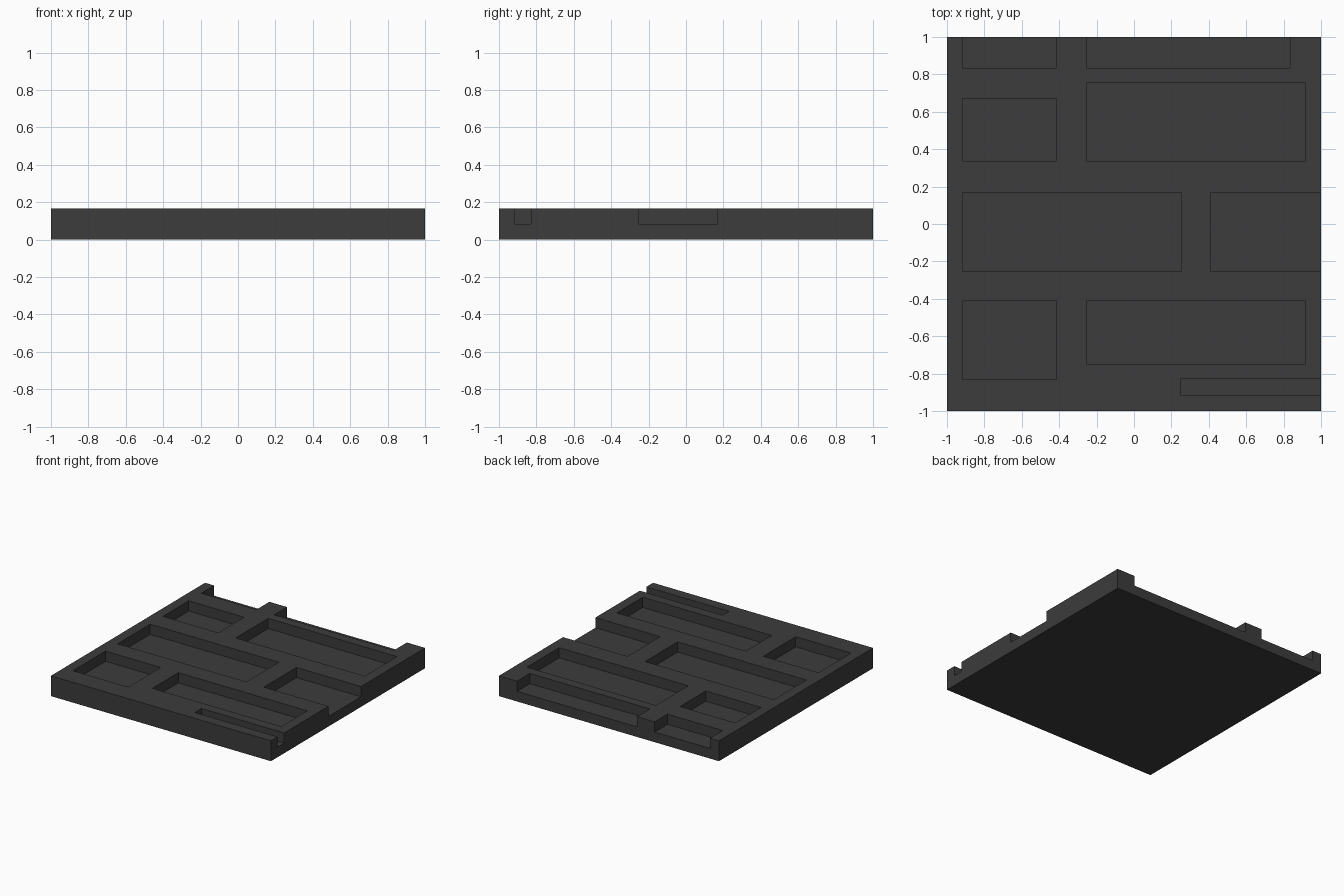
import bpy
import bmesh
from mathutils import Matrix, Vector

cube = bpy.data.objects.get("Cube")
if cube:
    bpy.data.objects.remove(cube, do_unlink=True)

HEIGHT = 0.167
FLOOR = 0.083
OVER = 1.1  # open recesses run past the rim

# Charcoal stone
stone = bpy.data.materials.new("charcoal_stone")
stone.use_nodes = True
color = (0.045, 0.045, 0.045, 1)
stone.diffuse_color = color
bsdf = next(n for n in stone.node_tree.nodes if n.type == "BSDF_PRINCIPLED")
bsdf.inputs["Base Color"].default_value = color
bsdf.inputs["Roughness"].default_value = 0.9


def add_box(bm, low, high):
    low, high = Vector(low), Vector(high)
    place = Matrix.Translation((low + high) / 2) @ Matrix.Diagonal((*(high - low), 1))
    bmesh.ops.create_cube(bm, size=1, matrix=place)


def make_object(name, bm):
    mesh = bpy.data.meshes.new(name)
    bm.to_mesh(mesh)
    bm.free()
    mesh.materials.append(stone)
    obj = bpy.data.objects.new(name, mesh)
    bpy.context.collection.objects.link(obj)
    return obj


# Slab
bm = bmesh.new()
add_box(bm, (-1, -1, 0), (1, 1, HEIGHT))
slab = make_object("brick_patterned_slab", bm)

# Brick-shaped recesses: x range, y range
recesses = [
    (-0.917, -0.415, 0.834, OVER),
    (-0.255, 0.835, 0.834, OVER),
    (-0.917, -0.415, 0.336, 0.67),
    (-0.255, 0.917, 0.336, 0.756),
    (-0.917, 0.253, -0.253, 0.169),
    (0.413, OVER, -0.253, 0.169),
    (-0.917, -0.415, -0.832, -0.411),
    (-0.255, 0.917, -0.748, -0.411),
    (0.248, OVER, -0.914, -0.829),
]
bm = bmesh.new()
for x0, x1, y0, y1 in recesses:
    add_box(bm, (x0, y0, FLOOR), (x1, y1, HEIGHT + 0.1))
cutter = make_object("recess_cutter", bm)
cutter.hide_render = True

# Carve the recesses and keep the result as plain mesh
cut = slab.modifiers.new("recesses", "BOOLEAN")
cut.operation = "DIFFERENCE"
cut.solver = "EXACT"
cut.object = cutter
bpy.context.view_layer.update()
graph = bpy.context.evaluated_depsgraph_get()
carved = bpy.data.meshes.new_from_object(slab.evaluated_get(graph))
slab.modifiers.clear()
slab.data = carved
bpy.data.objects.remove(cutter, do_unlink=True)
